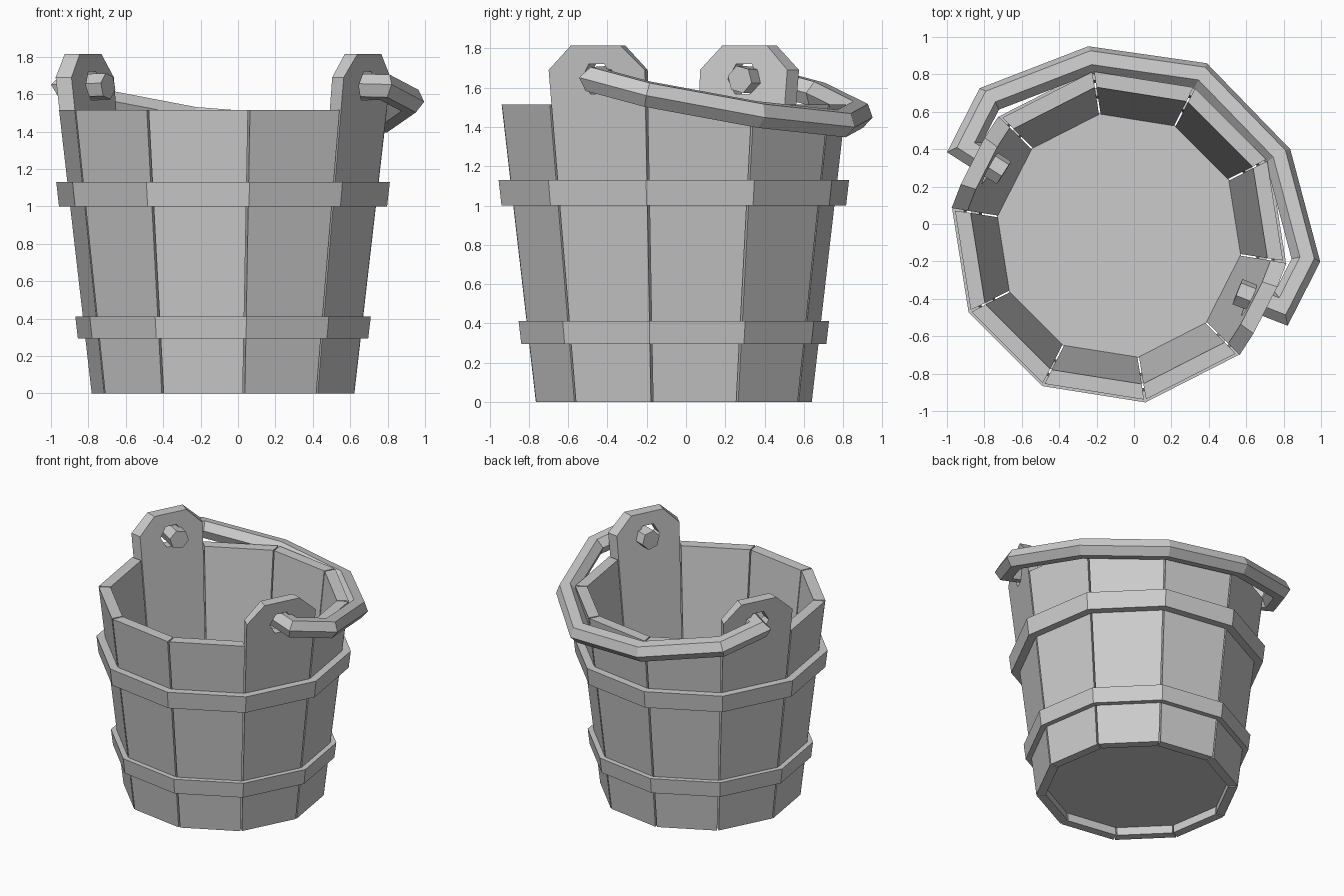
import bpy, bmesh
from math import sin, cos, pi, radians
from mathutils import Vector, Matrix

if "Cube" in bpy.data.objects:
    bpy.data.objects.remove(bpy.data.objects["Cube"])

CENTRE = Vector((-0.08, -0.062, 0))
SIDES = 10
HALF = pi / SIDES
TURN = radians(-27)            # direction of one ear; the other is opposite
INNER = 0.905                  # inner / outer radius of the staves
GAP = 0.006


def radius(z):
    return 0.712 + 0.1165 * z


def make_object(name, bm):
    bmesh.ops.recalc_face_normals(bm, faces=bm.faces)
    mesh = bpy.data.meshes.new(name)
    bm.to_mesh(mesh)
    bm.free()
    obj = bpy.data.objects.new(name, mesh)
    bpy.context.collection.objects.link(obj)
    return obj


def loft(name, rings, closed=False):
    """Join equal rings of points; cap the ends, or close into a loop."""
    bm = bmesh.new()
    loops = [[bm.verts.new(p) for p in ring] for ring in rings]
    n = len(loops[0])
    pairs = list(zip(loops, loops[1:]))
    if closed:
        pairs.append((loops[-1], loops[0]))
    else:
        bm.faces.new(loops[0])
        bm.faces.new(loops[-1])
    for a, b in pairs:
        for i in range(n):
            j = (i + 1) % n
            bm.faces.new((a[i], a[j], b[j], b[i]))
    return make_object(name, bm)


def decagon(r, z):
    return [CENTRE + Vector((r * cos(TURN + HALF * (2 * i + 1)),
                             r * sin(TURN + HALF * (2 * i + 1)), z)) for i in range(SIDES)]


def stave(name, angle, ear):
    out = Vector((cos(angle), sin(angle), 0))
    side = Vector((-sin(angle), cos(angle), 0))

    def width(z):
        return radius(z) * sin(HALF) - GAP
    if ear:
        outline = [(0, width(0)), (1.69, width(1.69)), (1.815, 0.14)]
    else:
        outline = [(0, width(0)), (1.515, width(1.515))]
    outline += [(z, -w) for z, w in reversed(outline)]
    rings = [[CENTRE + out * radius(z) * cos(HALF) * k + side * w * (k if k == 1 else k + 0.003)
              + Vector((0, 0, z)) for z, w in outline] for k in (1, INNER)]
    obj = loft(name, rings)
    if ear:
        # hexagonal hole for the handle
        hexagon = [(0.088 * cos(i * pi / 3), 0.088 * sin(i * pi / 3)) for i in range(6)]
        cutter = loft(name + "_hole_cutter",
                      [[CENTRE + out * r + side * s + Vector((0, 0, 1.645 + h)) for s, h in hexagon]
                       for r in (0.6, 1.1)])
        cutter.hide_render = True
        cutter.hide_viewport = True
        mod = obj.modifiers.new("hole", 'BOOLEAN')
        mod.object = cutter
        mod.operation = 'DIFFERENCE'
        mod.solver = 'EXACT'


# staves, two of them with tall ears
for i in range(SIDES):
    ear = i in (0, 5)
    stave(("ear_stave_" if ear else "stave_") + str(i), TURN + i * 2 * HALF, ear)

# floor
loft("floor", [decagon(radius(z) * INNER + 0.003, z) for z in (0.065, 0.13)])

# hoops
for name, z0, z1, r0, r1 in (("lower_hoop", 0.295, 0.412, 0.786, 0.80),
                             ("upper_hoop", 1.0, 1.13, 0.888, 0.903)):
    loft(name, [decagon(r0, z0), decagon(r1, z1),
                decagon(radius(z1) - 0.003, z1), decagon(radius(z0) - 0.003, z0)], closed=True)

# handle: hexagonal bar swept along a mirrored path in a tilted plane
right = [(0.70, 0.02), (0.95, 0.045), (0.95, 0.336), (0.565, 0.765)]
path = [Vector(p) for p in right + [(0, 0.958)] + [(-u, v) for u, v in reversed(right)]]
axis_u = Vector((cos(TURN), sin(TURN), 0))
axis_v = Vector((-sin(TURN), cos(TURN), -0.24))
normal = axis_u.cross(axis_v).normalized()
BAR = 0.072
rings = []
for i, p in enumerate(path):
    before = (p - path[max(i - 1, 0)]).normalized() if i else (path[1] - p).normalized()
    after = (path[i + 1] - p).normalized() if i < len(path) - 1 else before
    tangent = (before + after).normalized()
    mitre = Vector((tangent.y, -tangent.x)) / tangent.dot(before)
    side = axis_u * mitre.x + axis_v * mitre.y
    base = CENTRE + Vector((0, 0, 1.647)) + axis_u * p.x + axis_v * p.y
    rings.append([base + side * BAR * cos(k * pi / 3) + normal * BAR * sin(k * pi / 3)
                  for k in range(6)])
loft("handle", rings)
